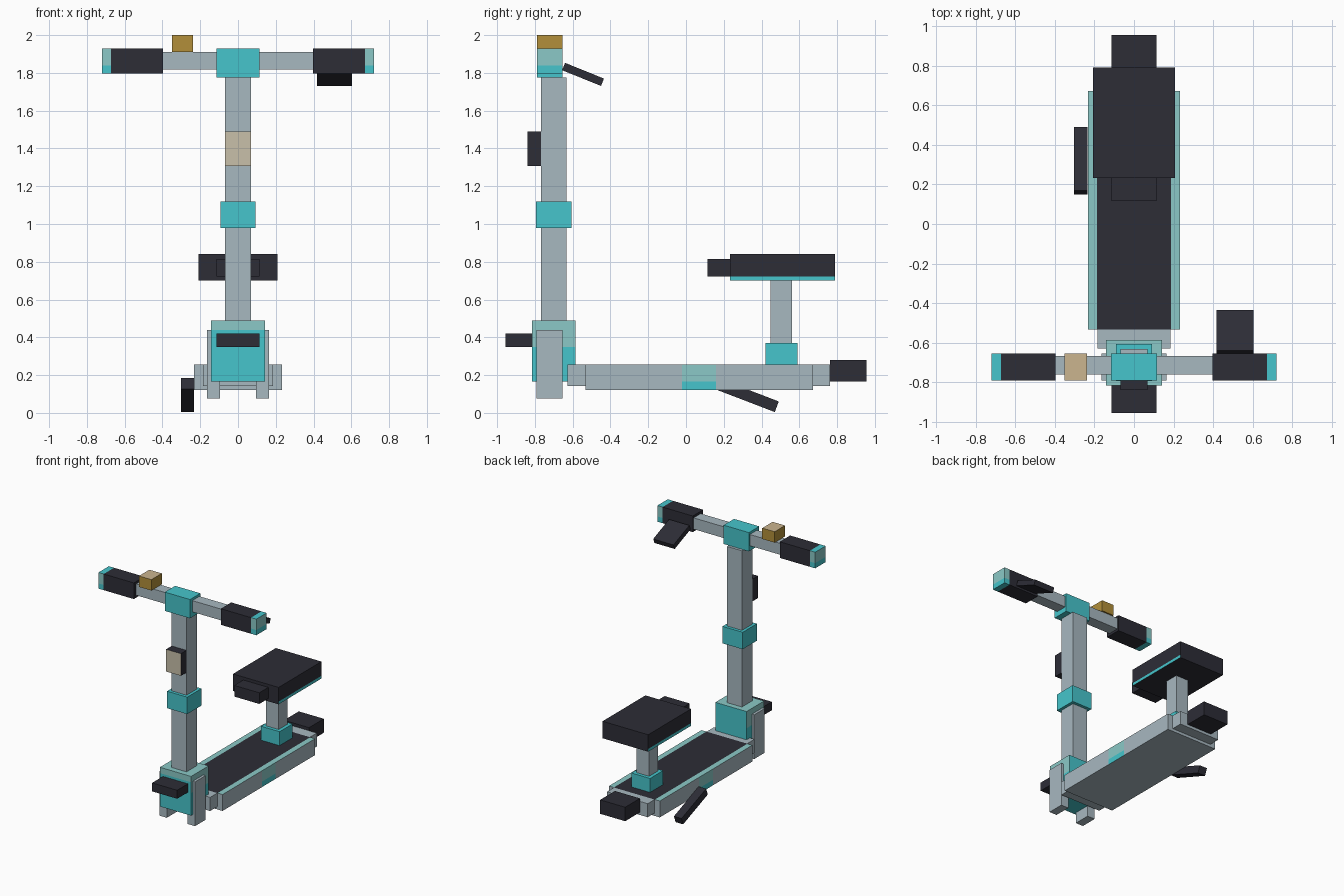
import bpy, bmesh, math
from mathutils import Vector, Matrix

if "Cube" in bpy.data.objects:
    bpy.data.objects.remove(bpy.data.objects["Cube"], do_unlink=True)


def material(name, rgb):
    m = bpy.data.materials.new(name)
    m.use_nodes = True
    m.diffuse_color = (*rgb, 1)
    for node in m.node_tree.nodes:
        if node.type == 'BSDF_PRINCIPLED':
            node.inputs["Base Color"].default_value = (*rgb, 1)
    return m


GREY = material("pale_steel", (0.39, 0.48, 0.53))
TEAL = material("turquoise", (0.061, 0.558, 0.604))
MIST = material("light_teal", (0.258, 0.584, 0.571))
DARK = material("charcoal", (0.026, 0.026, 0.037))
GOLD = material("gold", (0.445, 0.275, 0.042))
TAN = material("tan", (0.597, 0.462, 0.275))
CREAM = material("cream", (0.578, 0.527, 0.402))


def box(name, x, y, z, mat, cuts=(), second=None, rule=None, third=None, tilt=0):
    """Box from x, y, z ranges. Cuts are (axis, position) splits;
    rule(centre, normal) gives the material slot of each face."""
    lo, hi = (Vector(c) for c in zip(x, y, z))
    mid = (lo + hi) / 2
    bm = bmesh.new()
    bmesh.ops.create_cube(bm, size=1)
    bmesh.ops.scale(bm, vec=hi - lo, verts=bm.verts)
    bmesh.ops.translate(bm, vec=mid, verts=bm.verts)
    for axis, pos in cuts:
        normal = Vector([float(i == axis) for i in range(3)])
        bmesh.ops.bisect_plane(bm, geom=bm.verts[:] + bm.edges[:] + bm.faces[:],
                               plane_co=normal * pos, plane_no=normal)
    bm.normal_update()
    if rule:
        for f in bm.faces:
            f.material_index = int(rule(f.calc_center_median(), f.normal))
    if tilt:
        bmesh.ops.rotate(bm, cent=mid, verts=bm.verts,
                         matrix=Matrix.Rotation(math.radians(tilt), 3, 'X'))
    bmesh.ops.translate(bm, vec=-mid, verts=bm.verts)
    mesh = bpy.data.meshes.new(name)
    bm.to_mesh(mesh)
    bm.free()
    for m in (mat, second, third):
        if m:
            mesh.materials.append(m)
    obj = bpy.data.objects.new(name, mesh)
    obj.location = mid
    bpy.context.scene.collection.objects.link(obj)
    return obj


def sym(half):
    return (-half, half)


# Deck: dark tread on top, pale rails, two-tone badge on each side
def deck_rule(c, n):
    if n.z > 0.5:
        return 1 if abs(c.x) < 0.187 else 2
    if abs(n.x) > 0.5 and -0.02 < c.y < 0.16:
        return 2 if c.z > 0.165 else 3
    return 0


deck = box("deck", sym(0.232), (-0.533, 0.673), (0.12, 0.255), GREY,
           [(0, -0.187), (0, 0.187), (1, -0.02), (1, 0.16), (2, 0.165)],
           DARK, None, MIST)
deck.data.materials.append(TEAL)
for p in deck.data.polygons:
    p.material_index = deck_rule(p.center + deck.location, p.normal)
box("front_deck_bracket", sym(0.185), (-0.628, -0.533), (0.143, 0.255), GREY)
box("rear_deck_bracket", sym(0.185), (0.673, 0.763), (0.143, 0.255), GREY)

# Fenders
box("front_fender", sym(0.114), (-0.955, -0.812), (0.35, 0.42), DARK)
box("rear_fender", sym(0.114), (0.763, 0.955), (0.165, 0.28), DARK)


# Steering head and fork
def head_rule(c, n):
    if n.z > 0.5:
        return 1
    if abs(n.x) > 0.5:
        return c.z > 0.35
    return n.y < -0.5 and c.z > 0.44


box("steering_head", sym(0.142), (-0.815, -0.586), (0.165, 0.488), TEAL,
    [(2, 0.35), (2, 0.44)], MIST, head_rule)
for side, name in ((1, "left_fork_leg"), (-1, "right_fork_leg")):
    box(name, sorted((side * 0.095, side * 0.163)), (-0.792, -0.655), (0.075, 0.44), GREY)

# Stem, its folding collar and the display
box("stem", sym(0.068), (-0.768, -0.632), (0.3, 1.776), GREY)
box("stem_collar", sym(0.092), (-0.793, -0.607), (0.98, 1.12), TEAL)
box("display", sym(0.068), (-0.84, -0.768), (1.307, 1.49), DARK,
    (), CREAM, lambda c, n: n.y < -0.5)

# Handlebar
box("handlebar", sym(0.42), (-0.76, -0.667), (1.817, 1.91), GREY)
box("handlebar_clamp", sym(0.115), (-0.79, -0.655), (1.775, 1.93), TEAL)
for side, name in ((1, "left"), (-1, "right")):
    box(name + "_grip", sorted((side * 0.397, side * 0.672)),
        (-0.79, -0.655), (1.797, 1.93), DARK)
    box(name + "_grip_cap", sorted((side * 0.672, side * 0.72)),
        (-0.79, -0.655), (1.797, 1.93), TEAL, [(2, 1.84)], MIST,
        lambda c, n: abs(n.z) < 0.5 and c.z > 1.84)
box("bell", (-0.35, -0.237), (-0.79, -0.655), (1.91, 2.0), GOLD,
    (), TAN, lambda c, n: n.z > 0.5)
box("brake_lever", (0.418, 0.603), (-0.656, -0.434), (1.771, 1.813), DARK, tilt=-22)

# Seat
box("seat_post_collar", sym(0.085), (0.42, 0.59), (0.255, 0.37), TEAL)
box("seat_post", sym(0.057), (0.448, 0.562), (0.37, 0.70), GREY)
box("seat", sym(0.208), (0.232, 0.79), (0.70, 0.84), DARK, [(2, 0.723)], TEAL,
    lambda c, n: abs(n.x) > 0.5 and c.z < 0.723)
box("seat_nose", sym(0.114), (0.115, 0.232), (0.723, 0.815), DARK)

# Kickstand
box("kickstand", (-0.303, -0.234), (0.148, 0.492), (0.064, 0.124), DARK, tilt=-21)
